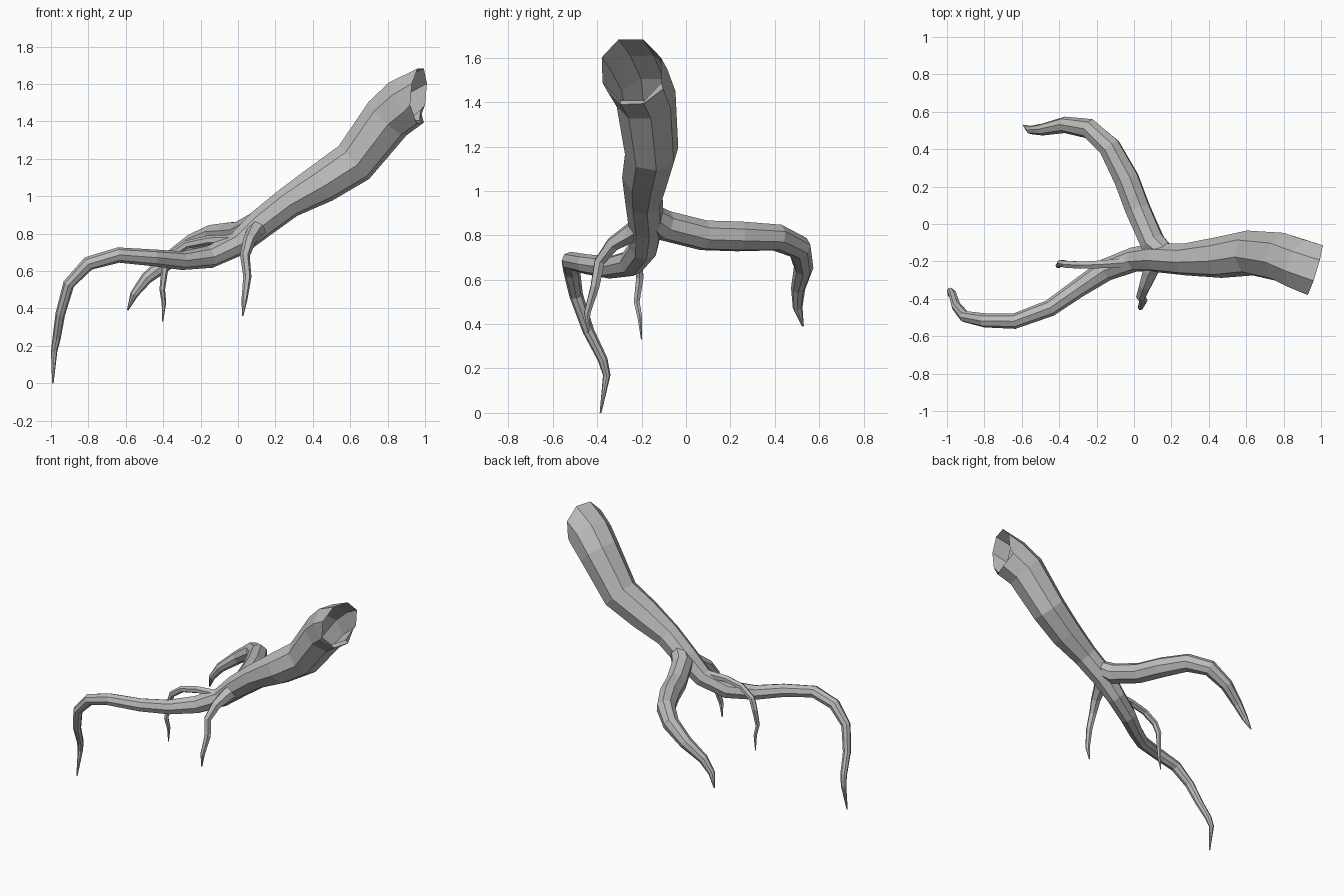
import bpy, bmesh, math
from mathutils import Vector

cube = bpy.data.objects.get("Cube")
if cube:
    bpy.data.objects.remove(cube)

bark = bpy.data.materials.new("grey_bark")
bark.use_nodes = True
grey = (0.5, 0.5, 0.5, 1)
bark.diffuse_color = grey
bark.node_tree.nodes["Principled BSDF"].inputs["Base Color"].default_value = grey


def tube(name, path, sides=8, start_dir=None):
    """Low-poly tapering tube through (x, y, z, radius), closed at its last point."""
    pts = [Vector(p[:3]) for p in path]
    last = len(pts) - 1
    bm = bmesh.new()
    rings, u = [], None
    for i, p in enumerate(pts):
        before = (p - pts[max(i - 1, 0)]).normalized()
        after = (pts[min(i + 1, last)] - p).normalized()
        t = (before + after).normalized()
        if i == 0 and start_dir:
            t = Vector(start_dir).normalized()
        # carry the ring frame along the path without twist
        if u is None:
            u = t.cross(Vector((0, 0, 1)))
        u = (u - t * u.dot(t)).normalized()
        v = t.cross(u)
        ring = []
        for k in range(sides):
            a = 2 * math.pi * (k + 0.5) / sides
            ring.append(bm.verts.new(p + path[i][3] * (u * math.cos(a) + v * math.sin(a))))
        rings.append(ring)
    for a, b in zip(rings, rings[1:]):
        for k in range(sides):
            n = (k + 1) % sides
            bm.faces.new((a[k], a[n], b[n], b[k]))
    bm.faces.new(rings[-1])
    bmesh.ops.recalc_face_normals(bm, faces=bm.faces)
    mesh = bpy.data.meshes.new(name)
    bm.to_mesh(mesh)
    bm.free()
    mesh.materials.append(bark)
    obj = bpy.data.objects.new(name, mesh)
    bpy.context.collection.objects.link(obj)
    return obj


# Hollow trunk running on into the long front root
tube("trunk_and_long_root", [
    (.965, -.245, 1.545, .15), (.9, -.22, 1.5, .145), (.8, -.18, 1.415, .137),
    (.62, -.155, 1.18, .122), (.45, -.18, 1.07, .11), (.27, -.19, .965, .086),
    (.12, -.18, .85, .08), (0, -.19, .745, .066), (-.15, -.245, .675, .06),
    (-.3, -.345, .655, .05), (-.45, -.45, .67, .045), (-.64, -.52, .685, .041),
    (-.8, -.515, .64, .038), (-.905, -.495, .53, .031), (-.95, -.44, .37, .026),
    (-.97, -.375, .24, .022), (-.983, -.357, .17, .017), (-.99, -.385, 0, .004),
], start_dir=(-.96, .29, .09))

# Thick root bending to the back
tube("back_root", [
    (.2, -.19, .91, .05), (.1, -.1, .845, .07), (.02, .08, .8, .07),
    (-.04, .24, .795, .07), (-.13, .41, .79, .062), (-.24, .51, .745, .055),
    (-.37, .53, .655, .044), (-.49, .505, .56, .032), (-.555, .503, .475, .022),
    (-.59, .527, .39, .004),
])

# Thin root hanging at the front
tube("front_rootlet", [
    (.14, -.17, .86, .055), (.09, -.25, .81, .045), (.06, -.33, .76, .034),
    (.037, -.39, .68, .026), (.05, -.41, .57, .022), (.035, -.445, .45, .016),
    (.025, -.44, .36, .004),
], sides=6)

# Thin root dropping from the side of the long root
tube("side_rootlet", [
    (-.02, -.205, .765, .03), (-.16, -.215, .765, .024), (-.28, -.22, .74, .022),
    (-.365, -.215, .68, .021), (-.392, -.208, .61, .019), (-.405, -.222, .5, .015),
    (-.396, -.208, .43, .012), (-.403, -.2, .33, .003),
], sides=6)
